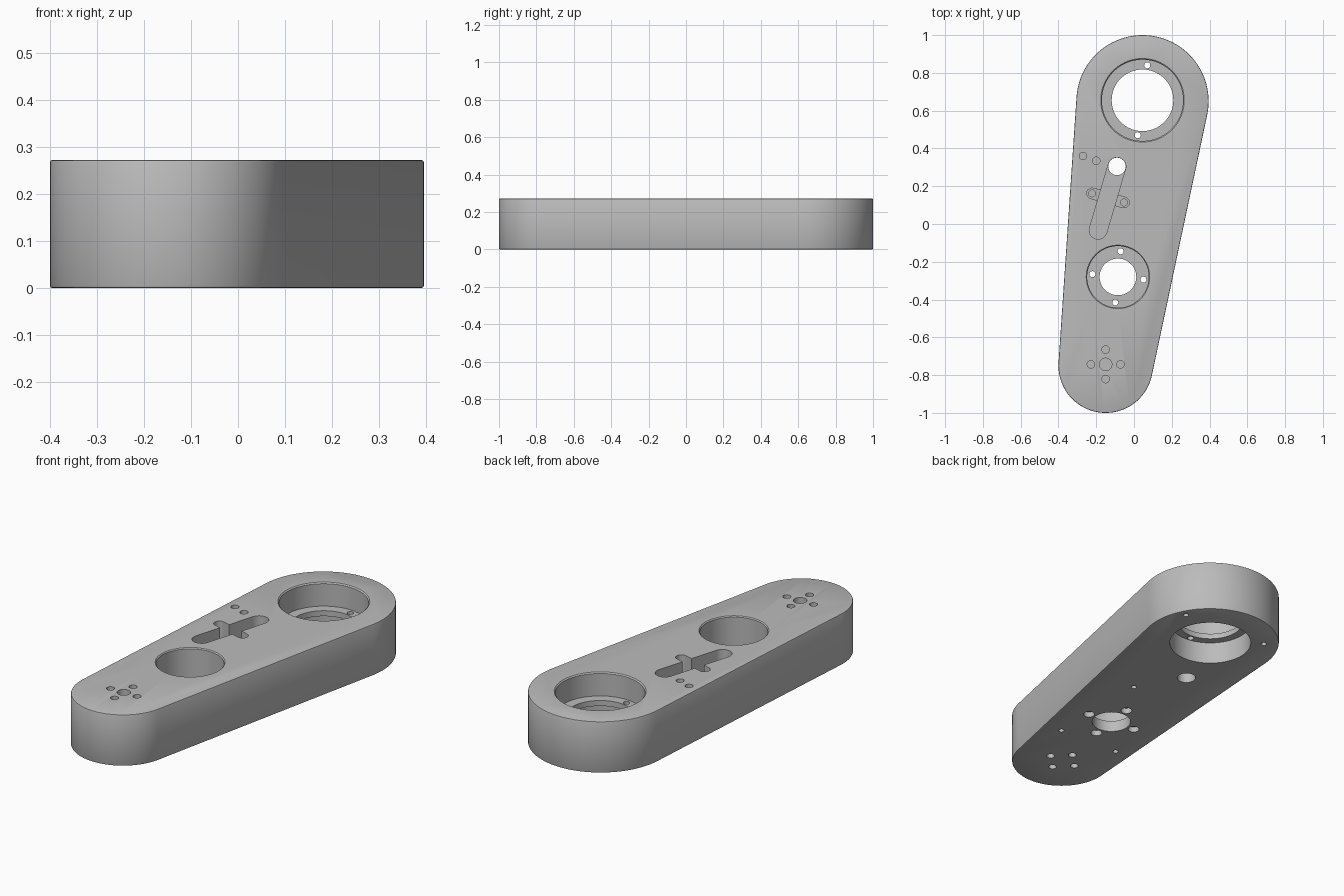
import bpy, bmesh, math

if "Cube" in bpy.data.objects:
    bpy.data.objects.remove(bpy.data.objects["Cube"])

H = 0.272                       # plate thickness
BIG = (0.045, 0.65)             # centre of the wide end
MID = (-0.085, -0.28)           # centre of the smaller bore
END = (-0.15, -0.75)            # centre of the narrow end

grey = bpy.data.materials.new("machined_grey")
grey.diffuse_color = (0.5, 0.5, 0.5, 1)
grey.use_nodes = True
grey.node_tree.nodes["Principled BSDF"].inputs["Base Color"].default_value = grey.diffuse_color


def stack(name, rings):
    """Solid from rings of points with equal counts, capped at both ends."""
    bm = bmesh.new()
    loops = [[bm.verts.new(p) for p in ring] for ring in rings]
    n = len(loops[0])
    for a, b in zip(loops, loops[1:]):
        for i in range(n):
            j = (i + 1) % n
            bm.faces.new((a[i], a[j], b[j], b[i]))
    bm.faces.new(loops[0][::-1])
    bm.faces.new(loops[-1])
    mesh = bpy.data.meshes.new(name)
    bm.to_mesh(mesh)
    bm.free()
    mesh.materials.append(grey)
    ob = bpy.data.objects.new(name, mesh)
    bpy.context.collection.objects.link(ob)
    return ob


def capsule(c1, r1, c2, r2, z, seg=48):
    """Outline wrapped around two circles joined by their tangents."""
    dx, dy = c1[0] - c2[0], c1[1] - c2[1]
    axis = math.atan2(dy, dx)
    t = math.acos((r2 - r1) / math.hypot(dx, dy))
    pts = []
    for c, r, start, end in ((c1, r1, axis - t, axis + t),
                             (c2, r2, axis + t, axis - t + 2 * math.pi)):
        for i in range(seg + 1):
            a = start + (end - start) * i / seg
            pts.append((c[0] + r * math.cos(a), c[1] + r * math.sin(a), z))
    return pts


def capsule_plug(name, c1, c2, r, z0, z1):
    return stack(name, [capsule(c1, r, c2, r, z, 20) for z in (z0, z1)])


def turned(name, c, profile, seg=32):
    """Round plug from (radius, height) steps."""
    return stack(name, [[(c[0] + r * math.cos(2 * math.pi * i / seg),
                          c[1] + r * math.sin(2 * math.pi * i / seg), z)
                         for i in range(seg)] for r, z in profile])


def cut(plug):
    mod = body.modifiers.new(plug.name, 'BOOLEAN')
    mod.operation = 'DIFFERENCE'
    mod.solver = 'EXACT'
    mod.object = plug
    bpy.context.view_layer.objects.active = body
    bpy.ops.object.modifier_apply(modifier=mod.name)
    bpy.data.objects.remove(plug)


def hole(c, r, z0, z1):
    cut(turned("hole_cutter", c, [(r, z0), (r, z1)], 24))


# Tapered arm with small rounded rims
B = 0.005
body = stack("arm_plate", [capsule(BIG, 0.35 - i, END, 0.25 - i, z) for i, z in
                           ((B, 0), (B * 0.3, B * 0.3), (0, B),
                            (0, H - B), (B * 0.3, H - B * 0.3), (B, H))])

# Large bore: recess above and below a thin inner lip
cut(turned("large_bore", (0.045, 0.655),
           [(0.205, -0.1), (0.205, 0.118), (0.163, 0.118), (0.163, 0.147),
            (0.215, 0.147), (0.215, H - 0.006), (0.221, H), (0.221, 0.4)], 96))
for c in ((0.07, 0.84), (0.02, 0.47)):
    hole(c, 0.016, 0.09, 0.2)

# Smaller bore: deep recess with a through hole
cut(turned("small_bore", MID,
           [(0.097, -0.1), (0.097, 0.06), (0.163, 0.06),
            (0.163, H - 0.005), (0.168, H), (0.168, 0.4)], 80))

# Four screw holes in its floor, counterbored from beneath
for k in range(4):
    a = math.radians(-6 + 90 * k)
    c = (MID[0] + 0.136 * math.cos(a), MID[1] + 0.136 * math.sin(a))
    cut(turned("floor_screw", c,
               [(0.028, -0.1), (0.028, 0.03), (0.016, 0.03), (0.016, 0.12)], 24))

# Sloping slot, its through hole and the shallower cross slot
cut(capsule_plug("long_slot", (-0.09, 0.305), (-0.19, -0.033), 0.047, 0.08, 0.4))
hole((-0.09, 0.305), 0.0465, -0.1, 0.2)
ears = ((-0.222, 0.162), (-0.053, 0.114))
cut(capsule_plug("cross_slot", ears[0], ears[1], 0.028, 0.17, 0.4))
for c in ears:
    hole(c, 0.018, 0.09, 0.3)

# Blind holes from the top: pair beside the slot, centre socket
for c in ((-0.27, 0.36), (-0.2, 0.335)):
    hole(c, 0.02, 0.15, 0.4)
hole((-0.15, -0.743), 0.033, 0.17, 0.4)

# Cross pattern at the narrow end, on both faces
for dx, dy in ((0.078, 0), (-0.078, 0), (0, 0.078), (0, -0.078)):
    c = (-0.15 + dx, -0.743 + dy)
    hole(c, 0.02, 0.17, 0.4)
    hole(c, 0.02, -0.1, 0.1)

# Small blind screw holes underneath
for c in ((0.32, 0.79), (-0.17, 0.82), (0.053, 0.062),
          (0.052, -0.51), (-0.295, -0.497)):
    hole(c, 0.014, -0.1, 0.09)

# Smooth the curved walls, keep machined edges crisp
bpy.ops.object.select_all(action='DESELECT')
body.select_set(True)
bpy.context.view_layer.objects.active = body
bpy.ops.object.shade_smooth_by_angle(angle=math.radians(30))
